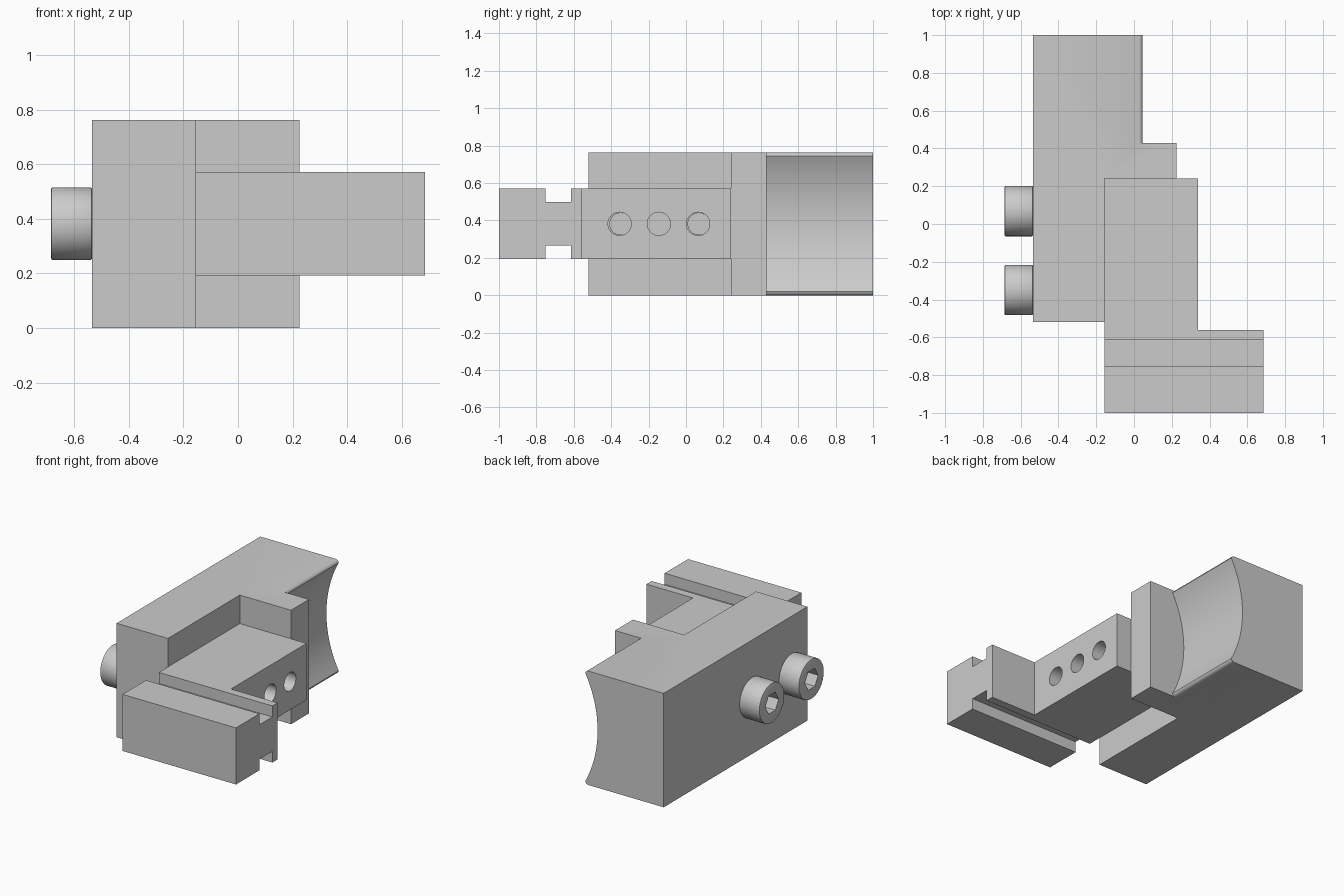
import bpy, bmesh, math
from mathutils import Matrix

cube = bpy.data.objects.get("Cube")
if cube:
    bpy.data.objects.remove(cube, do_unlink=True)

GREY = (0.6, 0.6, 0.6, 1)
steel = bpy.data.materials.new("plain grey")
steel.use_nodes = True
steel.diffuse_color = GREY
steel.node_tree.nodes["Principled BSDF"].inputs["Base Color"].default_value = GREY

MID = 0.382          # height of the centre line
TOP = 0.763


def add(name, bm):
    bmesh.ops.recalc_face_normals(bm, faces=bm.faces)
    mesh = bpy.data.meshes.new(name)
    bm.to_mesh(mesh)
    bm.free()
    mesh.materials.append(steel)
    obj = bpy.data.objects.new(name, mesh)
    bpy.context.collection.objects.link(obj)
    return obj


def prism(name, points, axis, lo, hi):
    """Extrude an outline along z (points are x, y) or y (points are x, z)."""
    bm = bmesh.new()
    place = (lambda a, b: (a, b, lo)) if axis == "z" else (lambda a, b: (a, lo, b))
    face = bm.faces.new([bm.verts.new(place(a, b)) for a, b in points])
    ext = bmesh.ops.extrude_face_region(bm, geom=[face])
    verts = [v for v in ext["geom"] if isinstance(v, bmesh.types.BMVert)]
    step = (0, 0, hi - lo) if axis == "z" else (0, hi - lo, 0)
    bmesh.ops.translate(bm, verts=verts, vec=step)
    return add(name, bm)


def box(name, x, y, z):
    corners = [(x[0], y[0]), (x[1], y[0]), (x[1], y[1]), (x[0], y[1])]
    return prism(name, corners, "z", *z)


def rod(name, radius, x0, x1, y, sides=48):
    bm = bmesh.new()
    turn = Matrix.Translation(((x0 + x1) / 2, y, MID)) @ Matrix.Rotation(math.pi / 2, 4, "Y")
    bmesh.ops.create_cone(bm, cap_ends=True, segments=sides, radius1=radius,
                          radius2=radius, depth=x1 - x0, matrix=turn)
    return add(name, bm)


def activate(obj):
    bpy.ops.object.select_all(action="DESELECT")
    obj.select_set(True)
    bpy.context.view_layer.objects.active = obj


def cut(obj, cutters):
    for cutter in cutters:
        mod = obj.modifiers.new("cut", "BOOLEAN")
        mod.operation = "DIFFERENCE"
        mod.solver = "EXACT"
        mod.object = cutter
        activate(obj)
        bpy.ops.object.modifier_apply(modifier=mod.name)
        bpy.data.objects.remove(cutter, do_unlink=True)


def smooth(obj):
    activate(obj)
    bpy.ops.object.shade_smooth_by_angle(angle=math.radians(30))


# Holder body with a step that receives the insert
body = prism("holder_body", [(-0.535, -0.52), (-0.155, -0.52), (-0.155, 0.24),
                             (0.225, 0.24), (0.225, 1), (-0.535, 1)], "z", 0, TOP)

# Concave saddle with rounded lips along the rear half
R, half = 0.765, 0.362
arc = []
for i in range(33):
    dz = half * (i / 16 - 1)
    arc.append((R - 0.045 - math.sqrt(R * R - dz * dz), MID + dz))
lip = [(0.026, -0.1), (0.026, 0), (0.036, 0.004), (0.043, 0.011)]
upper_lip = [(x, TOP - z) for x, z in reversed(lip)]
saddle = prism("saddle_cutter", lip + arc + upper_lip + [(0.4, TOP + 0.1), (0.4, -0.1)],
               "y", 0.43, 1.1)
cut(body, [saddle])
smooth(body)

# Insert with a wide front jaw
insert = prism("insert_jaw", [(-0.155, -1), (0.685, -1), (0.685, -0.56), (0.34, -0.56),
                              (0.34, 0.24), (-0.155, 0.24)], "z", 0.193, 0.572)
grooves = [box("groove_cutter", (-0.3, 0.8), (-0.752, -0.615), z)
           for z in ((0.1, 0.267), (0.498, 0.7))]
holes = [rod("hole_cutter", 0.062, -0.15, 0.5, y) for y in (-0.355, -0.145, 0.065)]
cut(insert, grooves + holes)
smooth(insert)

# Socket head bolts
for side, y in (("front", -0.35), ("rear", 0.068)):
    head = rod(side + "_bolt_head", 0.133, -0.685, -0.535, y)
    bevel = head.modifiers.new("edge", "BEVEL")
    bevel.width = 0.006
    bevel.segments = 2
    activate(head)
    bpy.ops.object.modifier_apply(modifier=bevel.name)
    cut(head, [rod("socket_cutter", 0.07, -0.8, -0.605, y, 6)])
    smooth(head)
    smooth(rod(side + "_bolt_shaft", 0.06, -0.54, 0.1, y))
